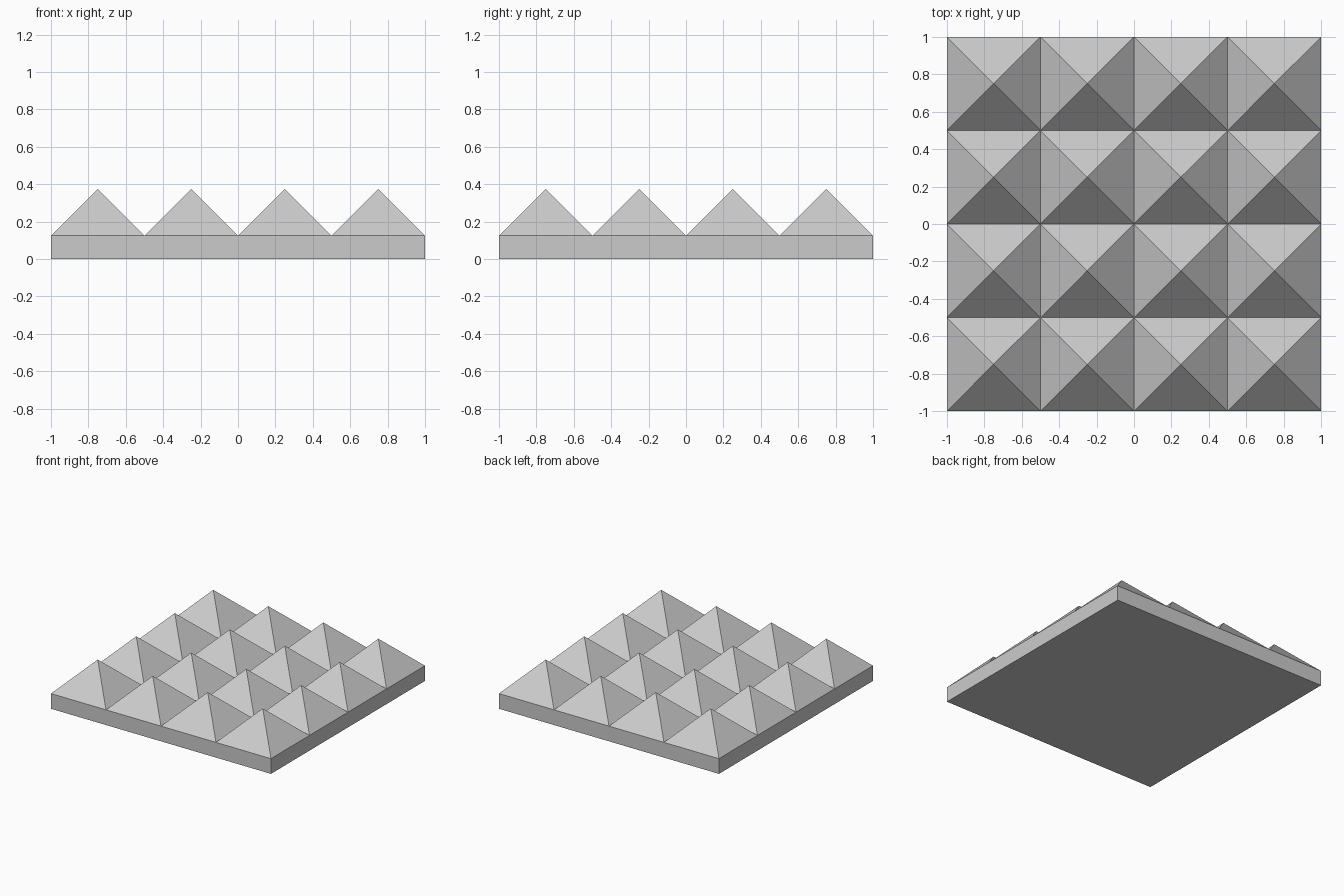
import bpy, bmesh

if "Cube" in bpy.data.objects:
    bpy.data.objects.remove(bpy.data.objects["Cube"])

CELLS = 4        # pyramids per side
BASE_H = 0.125   # slab thickness
PEAK_Z = 0.375   # pyramid tip height

bm = bmesh.new()

# Top of the slab: a grid of square cells
bmesh.ops.create_grid(bm, x_segments=CELLS, y_segments=CELLS, size=1.0)
bmesh.ops.translate(bm, verts=bm.verts[:], vec=(0, 0, BASE_H))
cells = bm.faces[:]

# Slab sides: border edges pulled down to the floor, then closed underneath
border = [e for e in bm.edges if e.is_boundary]
skirt = bmesh.ops.extrude_edge_only(bm, edges=border)["geom"]
for v in skirt:
    if isinstance(v, bmesh.types.BMVert):
        v.co.z = 0.0
bmesh.ops.holes_fill(bm, edges=[e for e in bm.edges if e.is_boundary], sides=0)

# Pyramids: every cell gets a raised centre point
for v in bmesh.ops.poke(bm, faces=cells)["verts"]:
    v.co.z = PEAK_Z

bmesh.ops.recalc_face_normals(bm, faces=bm.faces[:])
mesh = bpy.data.meshes.new("pyramid_panel")
bm.to_mesh(mesh)
bm.free()
panel = bpy.data.objects.new("pyramid_panel", mesh)
bpy.context.collection.objects.link(panel)
